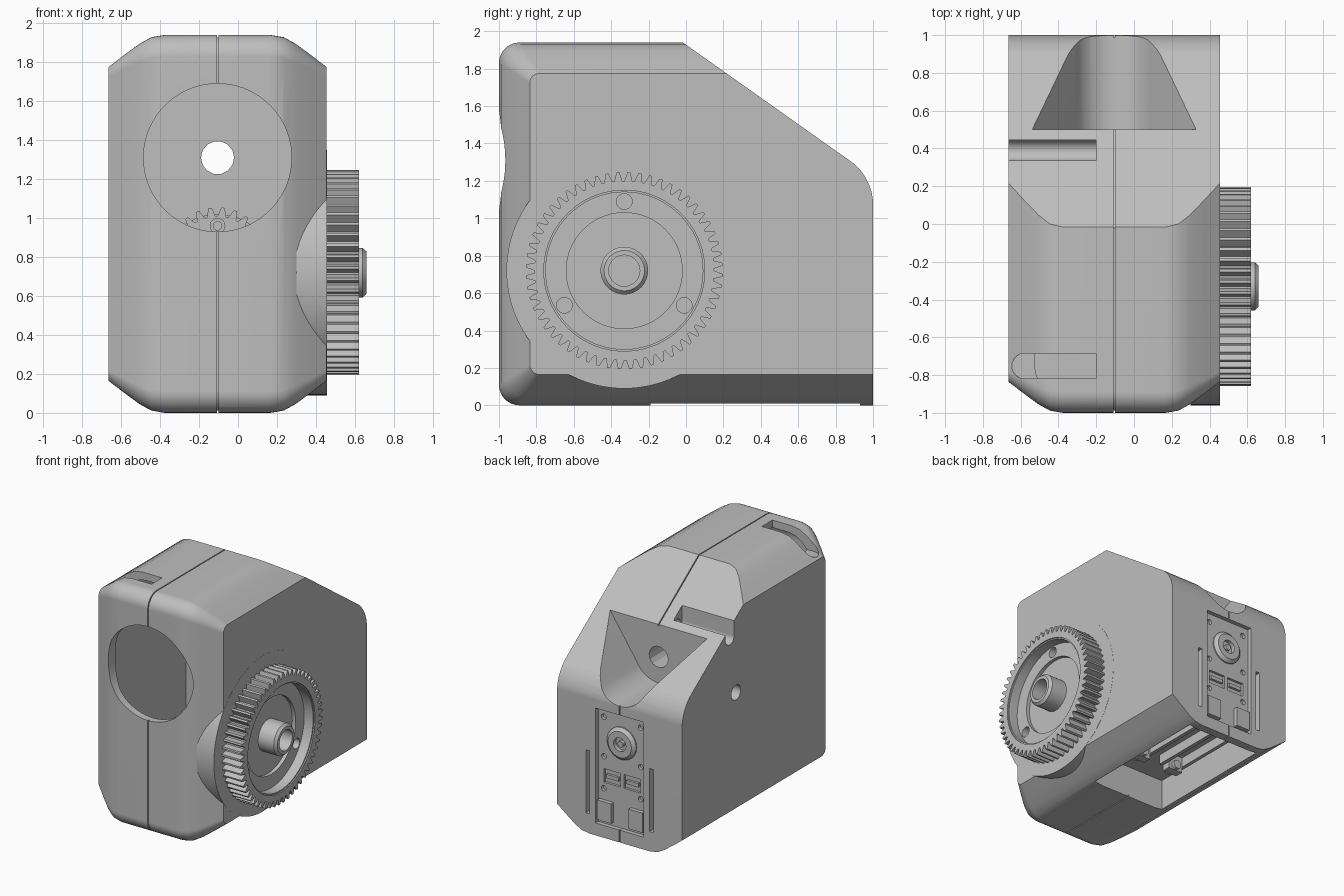
import bpy, bmesh, math
from mathutils import Vector

if "Cube" in bpy.data.objects:
    bpy.data.objects.remove(bpy.data.objects["Cube"])

CX = -0.105          # seam plane of the housing
HALF, TOP = 0.56, 1.94

grey = bpy.data.materials.new("light_grey")
grey.use_nodes = True
grey.diffuse_color = (0.52, 0.52, 0.52, 1)
grey.node_tree.nodes["Principled BSDF"].inputs["Base Color"].default_value = (0.52, 0.52, 0.52, 1)


def finish(name, bm):
    bmesh.ops.recalc_face_normals(bm, faces=bm.faces[:])
    me = bpy.data.meshes.new(name)
    bm.to_mesh(me)
    bm.free()
    me.materials.append(grey)
    ob = bpy.data.objects.new(name, me)
    bpy.context.scene.collection.objects.link(ob)
    return ob


def loft(rings, closed=False):
    """Bridge equal rings of points; cap the ends unless closed."""
    bm = bmesh.new()
    vs = [[bm.verts.new(p) for p in r] for r in rings]
    n = len(vs[0])
    for a, b in zip(vs, vs[1:] + (vs[:1] if closed else [])):
        if a is b:
            continue
        for i in range(n):
            j = (i + 1) % n
            bm.faces.new((a[i], a[j], b[j], b[i]))
    if not closed:
        bm.faces.new(vs[0])
        bm.faces.new(vs[-1])
    return bm


def put(axis, a, b, c):
    return {"x": (c, a, b), "y": (a, c, b), "z": (a, b, c)}[axis]


def lathe(name, axis, centre, profile, seg=48, closed=False):
    rings = [[put(axis, centre[0] + r * math.cos(2 * math.pi * i / seg),
                  centre[1] + r * math.sin(2 * math.pi * i / seg), c)
              for i in range(seg)] for r, c in profile]
    return finish(name, loft(rings, closed))


def cyl(name, axis, centre, r, lo, hi, seg=48):
    return lathe(name, axis, centre, [(r, lo), (r, hi)], seg)


def prism(name, axis, outline, lo, hi):
    return finish(name, loft([[put(axis, a, b, c) for a, b in outline] for c in (lo, hi)]))


def box(name, x, y, z):
    return prism(name, "z", [(x[0], y[0]), (x[1], y[0]), (x[1], y[1]), (x[0], y[1])], *z)


def cut(ob, *cutters):
    for c in cutters:
        c.hide_render = True
        m = ob.modifiers.new("cut", "BOOLEAN")
        m.operation, m.object, m.solver = "DIFFERENCE", c, "EXACT"
        with bpy.context.temp_override(object=ob, active_object=ob):
            bpy.ops.object.modifier_apply(modifier=m.name)
        bpy.data.objects.remove(c)
    return ob


def clip(bm, co, no):
    res = bmesh.ops.bisect_plane(bm, geom=bm.verts[:] + bm.edges[:] + bm.faces[:],
                                 plane_co=co, plane_no=no, clear_outer=True)
    edges = [e for e in res["geom_cut"] if isinstance(e, bmesh.types.BMEdge)]
    if edges:
        bmesh.ops.edgeloop_fill(bm, edges=edges)


def shell(name, inset=0.0, planes=()):
    """Chamfered housing with a sloped, rounded back, shrunk by inset."""
    soft = [(0.27, 0), (0.34, 0.012), (0.40, 0.045), (0.475, 0.1), (HALF, 0.165)]
    stations = [(-t, d) for t, d in reversed(soft)] + soft
    rings = []
    for t, d in stations:
        x = CX + t * (HALF - inset) / HALF
        d += inset
        r = 0.11 - 0.35 * (d - inset)
        ring = [(x, 1.5, d), (x, 1.5, TOP - d)]
        for zc, start in ((TOP - d - r, 90), (d + r, 180)):
            for k in range(9):
                a = math.radians(start + k * 11.25)
                ring.append((x, -1 + d + r + r * math.cos(a), zc + r * math.sin(a)))
        rings.append(ring)
    bm = loft(rings)
    for k in range(7):
        a = math.radians(54.7 * k / 6)
        no = Vector((0, math.cos(a), math.sin(a)))
        clip(bm, Vector((0, 0.71, 1.07)) + no * (0.29 - inset), no)
    for co, no in planes:
        clip(bm, co, no)
    return finish(name, bm)


# Housing: seam, hollow front chamber and the round front window
body = shell("housing")
seam = box("seam", (CX - 0.004, CX + 0.004), (-1.2, 1.2), (-0.2, 2.2))
cut(seam, shell("seam_core", 0.012))
chamber = shell("chamber", 0.06, [((0, 0.2, 0), (0, 1, 0)), ((0, 0, 0.35), (0, 0, -1))])
cut(body, seam, chamber,
    cyl("window", "y", (CX, 1.31), 0.38, -1.2, -0.6, 72),
    cyl("through_hole", "y", (CX, 1.31), 0.085, 0.1, 0.7, 14))

# V-shaped trough with a round bottom in the sloped back
trough = [(CX + 0.22 * math.cos(a), 1.32 + 0.22 * math.sin(a))
          for a in (math.radians(-155 + 10 * k) for k in range(14))]
trough = [(CX - 0.465, 1.62)] + trough + [(CX + 0.465, 1.62)]
cut(body, prism("trough", "y", trough, 0.5, 1.3))

# Cable groove across the slope, finger slot on top, side hole
cut(body,
    cyl("groove", "x", (0.39, 1.57), 0.055, -0.8, -0.2, 24),
    box("groove_top", (-0.8, -0.2), (0.335, 0.445), (1.57, 1.9)),
    cyl("groove_hole", "x", (0.39, 1.57), 0.03, -0.3, -0.13, 16),
    cyl("side_hole", "x", (0.31, 1.10), 0.06, -0.8, -0.56, 24))
r = 0.067
slot = [(-0.2, -0.752 - r), (-0.2, -0.752 + r)] + [
    (-0.58 + r * math.cos(a), -0.752 + r * math.sin(a))
    for a in (math.radians(90 + 15 * k) for k in range(13))]
cut(body, prism("finger_slot", "z", slot, 1.785, 2.1))

# Battery bay underneath
cut(body, box("bay", (CX - 0.33, CX + 0.33), (-0.19, 0.93), (-0.1, 0.26)))

# Rear panel recess, ports and side vents
cut(body,
    box("panel_recess", (CX - 0.215, CX + 0.215), (0.965, 1.2), (0.10, 1.03)),
    *[box("port", (CX + s * 0.09 - 0.075, CX + s * 0.09 + 0.075), (0.945, 1.1), (0.43, 0.54))
      for s in (-1, 1)],
    *[box("vent", (CX + s * 0.285 - 0.017, CX + s * 0.285 + 0.017), (0.95, 1.1), (0.16, 0.67))
      for s in (-1, 1)],
    *[cyl("screw_hole", "y", (CX + s * 0.165, z), 0.022, 0.94, 1.1, 12)
      for s in (-1, 1) for z in (0.38, 0.64, 0.96)])

# Rear panel fittings
lathe("power_socket", "y", (CX, 0.79),
      [(0.055, 0.95), (0.13, 0.95), (0.13, 0.975), (0.105, 0.998), (0.055, 0.998)], 32, True)
cyl("socket_pin", "y", (CX, 0.79), 0.025, 0.95, 0.99, 12)
for side, s in (("left", 1), ("right", -1)):
    x = CX + s * 0.14
    box(side + "_button", (x - 0.062, x + 0.062), (0.955, 0.998), (0.13, 0.29))
    x = CX + s * 0.09
    box(side + "_port_tongue", (x - 0.055, x + 0.055), (0.94, 0.965), (0.47, 0.5))

# Battery rails and contacts
for side, s in (("left", 1), ("right", -1)):
    x = CX + s * 0.16
    for k in (-1, 1):
        box(side + "_rail", (x + k * 0.08 - 0.015, x + k * 0.08 + 0.015), (0.1, 0.88), (0.18, 0.27))
    for y in (0.14, 0.84):
        box(side + "_contact", (x - 0.065, x + 0.065), (y - 0.035, y + 0.035), (0.13, 0.27))
        cyl(side + "_contact_pin", "y", (x, 0.17), 0.035, y - 0.06, y + 0.06, 16)


def gear(name, axis, centre, root, tip, teeth, lo, hi):
    pts = []
    for i in range(teeth):
        for f, rad in ((0, root), (0.2, root), (0.45, tip), (0.7, tip)):
            a = 2 * math.pi * (i + f) / teeth
            pts.append((centre[0] + rad * math.cos(a), centre[1] + rad * math.sin(a)))
    return prism(name, axis, pts, lo, hi)


# Side gear with dished face, on a round boss
HUB = (-0.33, 0.72)
cyl("gear_boss", "x", HUB, 0.63, 0.3, 0.456, 96)
wheel = gear("drive_gear", "x", HUB, 0.48, 0.527, 56, 0.456, 0.62)
holes = [cyl("hole", "x", (HUB[0] + 0.37 * math.cos(a), HUB[1] + 0.37 * math.sin(a)),
             0.042, 0.47, 0.7, 20)
         for a in (math.radians(d) for d in (90, 210, 330))]
cut(wheel, cyl("dish", "x", HUB, 0.43, 0.53, 0.7, 72),
    cyl("inner_dish", "x", HUB, 0.31, 0.50, 0.7, 64), *holes)
lathe("gear_rim_lip", "x", HUB, [(0.42, 0.52), (0.432, 0.52), (0.432, 0.61), (0.42, 0.61)], 72, True)
lathe("gear_hub", "x", HUB, [(0.083, 0.47), (0.127, 0.47), (0.127, 0.64), (0.108, 0.66),
                             (0.083, 0.66)], 48, True)

# Small gear train inside the chamber
gear("inner_gear", "y", (CX, 0.80), 0.21, 0.255, 24, 0.0, 0.08)
lathe("gear_pin", "y", (CX, 0.96), [(0.022, -0.03), (0.04, -0.03), (0.04, 0.02), (0.022, 0.02)], 20, True)
cyl("gear_backing", "y", (CX, 0.72), 0.30, 0.08, 0.22)

# Smooth rounded areas, keep the edges crisp
for ob in [o for o in bpy.context.scene.objects if o.type == "MESH"]:
    bpy.ops.object.select_all(action="DESELECT")
    ob.select_set(True)
    bpy.context.view_layer.objects.active = ob
    bpy.ops.object.shade_smooth_by_angle(angle=math.radians(25))
    weight = ob.modifiers.new("weighted_normals", "WEIGHTED_NORMAL")
    weight.keep_sharp = True
